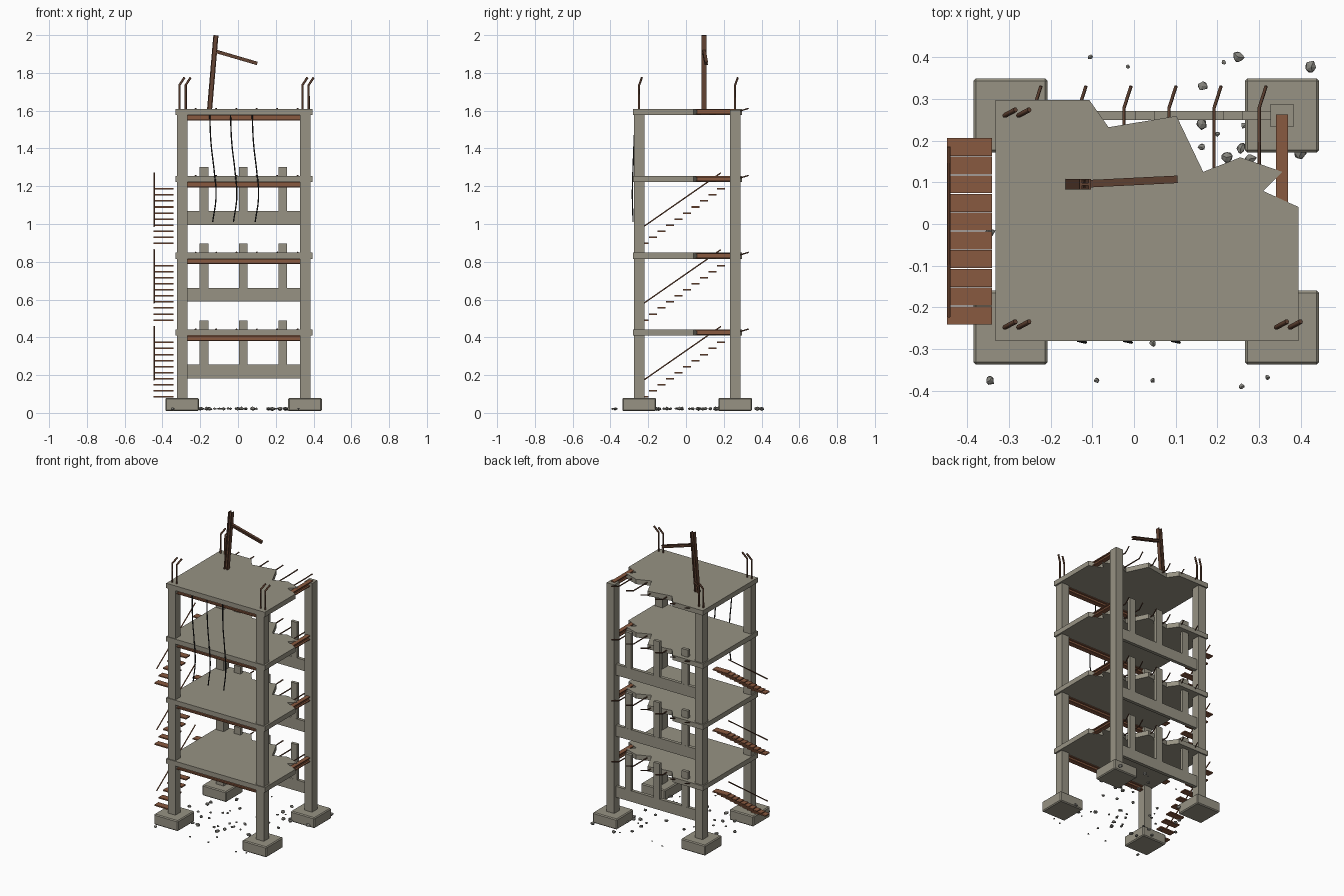
import bpy, bmesh, random
from mathutils import Vector, Matrix

if "Cube" in bpy.data.objects:
    bpy.data.objects.remove(bpy.data.objects["Cube"])
random.seed(4)


def material(name, rgb):
    m = bpy.data.materials.new(name)
    m.diffuse_color = (*rgb, 1)
    m.use_nodes = True
    m.node_tree.nodes["Principled BSDF"].inputs["Base Color"].default_value = m.diffuse_color
    return m


CONCRETE = material("concrete", (0.31, 0.29, 0.23))
RUST = material("rust", (0.25, 0.10, 0.05))
DARK_RUST = material("dark_rust", (0.13, 0.06, 0.035))
BLACK = material("cable_black", (0.02, 0.02, 0.02))
STONE = material("rubble_grey", (0.24, 0.235, 0.21))


def finish(name, bm, mat):
    bmesh.ops.recalc_face_normals(bm, faces=bm.faces)
    me = bpy.data.meshes.new(name)
    bm.to_mesh(me)
    bm.free()
    me.materials.append(mat)
    ob = bpy.data.objects.new(name, me)
    bpy.context.collection.objects.link(ob)
    return ob


def box(name, lo, hi, mat, bevel=0):
    lo, hi = Vector(lo), Vector(hi)
    bm = bmesh.new()
    bmesh.ops.create_cube(bm, size=1, matrix=Matrix.Translation((lo + hi) / 2) @ Matrix.Diagonal((*(hi - lo), 1)))
    if bevel:
        bmesh.ops.bevel(bm, geom=bm.edges[:], offset=bevel, segments=1, affect='EDGES')
    return finish(name, bm, mat)


def extrude_outline(bm, points, vec):
    face = bm.faces.new([bm.verts.new(p) for p in points])
    top = bmesh.ops.extrude_face_region(bm, geom=[face])
    bmesh.ops.translate(bm, vec=vec, verts=[v for v in top["geom"] if isinstance(v, bmesh.types.BMVert)])
    return bm


def i_beam(name, a, b, width, height, up, mat, t=0.006):
    # I section swept from a to b; "up" is the web direction
    a, b = Vector(a), Vector(b)
    d = (b - a).normalized()
    side = d.cross(Vector(up)).normalized()
    up = side.cross(d)
    w, h, k = width / 2, height / 2, t / 2
    half = [(w, -h), (w, -h + t), (k, -h + t), (k, h - t), (w, h - t), (w, h)]
    prof = half + [(-x, y) for x, y in reversed(half)]
    return finish(name, extrude_outline(bmesh.new(), [a + side * x + up * y for x, y in prof], b - a), mat)


def rod(name, paths, radius, mat, smooth=False):
    cu = bpy.data.curves.new(name, 'CURVE')
    cu.dimensions = '3D'
    cu.bevel_depth = radius
    cu.bevel_resolution = 1
    cu.use_fill_caps = True
    cu.resolution_u = 6
    for pts in paths:
        if smooth:
            sp = cu.splines.new('BEZIER')
            sp.bezier_points.add(len(pts) - 1)
            for q, p in zip(sp.bezier_points, pts):
                q.co = p
                q.handle_left_type = q.handle_right_type = 'AUTO'
        else:
            sp = cu.splines.new('POLY')
            sp.points.add(len(pts) - 1)
            for q, p in zip(sp.points, pts):
                q.co = (*p, 1)
    cu.materials.append(mat)
    ob = bpy.data.objects.new(name, cu)
    bpy.context.collection.objects.link(ob)
    bpy.ops.object.select_all(action='DESELECT')
    ob.select_set(True)
    bpy.context.view_layer.objects.active = ob
    bpy.ops.object.convert(target='MESH')


COL_X = {"left": -0.296, "right": 0.355}
COL_Y = {"front": -0.248, "back": 0.26}

# Footings, columns and the bent bars left on the column tops
for sx, x in COL_X.items():
    for sy, y in COL_Y.items():
        box(f"footing_{sy}_{sx}", (x - 0.089, y - 0.089, 0.01), (x + 0.089, y + 0.089, 0.08), CONCRETE, 0.006)
        box(f"column_{sy}_{sx}", (x - 0.028, y - 0.028, 0.075), (x + 0.028, y + 0.028, 1.603), CONCRETE)
        if (sx, sy) != ("right", "back"):
            rod(f"column_rebar_{sy}_{sx}",
                [[(x + o, y, 1.58), (x + o, y, 1.735), (x + o + 0.026, y + 0.014, 1.775)]
                 for o in (-0.014, 0.019)], 0.006, DARK_RUST)

# Broken floor slabs with steel edge beams and exposed bars
OUTLINE = [(-0.332, 0.297), (-0.107, 0.297), (-0.061, 0.232), (0.102, 0.259), (0.166, 0.125),
           (0.255, 0.16), (0.356, 0.125), (0.31, 0.079), (0.394, 0.041), (0.394, -0.281), (-0.332, -0.281)]
for n, top in enumerate((0.442, 0.848, 1.255, 1.61), 1):
    bm = extrude_outline(bmesh.new(), [(x, y, top - 0.032) for x, y in OUTLINE], Vector((0, 0, 0.032)))
    finish(f"floor_slab_{n}", bm, CONCRETE)
    i_beam(f"front_beam_{n}", (-0.27, -0.248, top - 0.046), (0.33, -0.248, top - 0.046),
           0.03, 0.03, (0, 0, 1), RUST)
    i_beam(f"side_beam_{n}", (0.355, 0.03, top - 0.016), (0.355, 0.262, top - 0.016),
           0.028, 0.029, (0, 0, 1), RUST)
    z = top - 0.014
    rod(f"slab_rebar_{n}", [[(x, 0.05, z), (x, 0.278, z), (x + 0.017, 0.331, z + 0.016)]
                            for x in [-0.24 + 0.108 * i for i in range(6)]], 0.004, DARK_RUST)

# Rear wall remains and stair flights, one set per storey
for n in range(3):
    dz = 0.4065 * n
    box(f"rear_beam_{n + 1}", (-0.28, 0.249, 0.182 + dz), (0.34, 0.271, 0.255 + dz), CONCRETE)
    for k, x in enumerate((-0.18, 0.027, 0.237), 1):
        box(f"rear_post_{n + 1}_{k}", (x - 0.023, 0.2495, 0.25 + dz), (x + 0.023, 0.2705, 0.49 + dz), CONCRETE)
    for i in range(10):
        y, z = -0.219 + 0.0449 * i, 0.085 + 0.032 * i + dz
        box(f"stair_tread_{n + 1}_{i + 1}", (-0.448, y - 0.0215, z - 0.004), (-0.341, y + 0.0215, z + 0.004), RUST)
    rod(f"handrail_{n + 1}", [[(-0.444, -0.222, 0.175 + dz), (-0.444, 0.185, 0.458 + dz)]], 0.004, RUST)

# Leaning roof girder and its arm
i_beam("leaning_girder", (-0.151, 0.095, 1.6), (-0.117, 0.095, 1.999), 0.025, 0.027, (1, 0, 0), DARK_RUST)
i_beam("girder_arm", (-0.12, 0.096, 1.915), (0.102, 0.107, 1.85), 0.018, 0.018, (0, 0, 1), DARK_RUST, 0.004)

# Hanging cables
rod("hanging_cables", [[(x, -0.268, 1.585), (x + 0.007, -0.275, 1.43), (x + 0.024, -0.281, 1.28),
                        (x + 0.034, -0.284, 1.15), (x + 0.016, -0.28, 1.01)] for x in (-0.15, -0.04, 0.075)],
    0.0035, BLACK, True)

# Rubble on the ground
SPOTS = [(-0.105, 0.4), (-0.015, 0.378), (0.215, 0.388), (0.25, 0.4), (0.425, 0.377), (0.165, 0.33),
         (0.2, 0.215), (-0.345, -0.375), (-0.09, -0.375), (0.045, -0.375), (0.258, -0.39), (0.32, -0.368),
         (-0.345, -0.02), (0.045, -0.285), (0.4, 0.17)]
SPOTS += [(random.uniform(-0.3, 0.33), random.uniform(-0.26, 0.26)) for _ in range(40)]
for i, (x, y) in enumerate(SPOTS, 1):
    r = random.uniform(0.006, 0.016)
    bm = bmesh.new()
    bmesh.ops.create_icosphere(bm, subdivisions=1, radius=r)
    for v in bm.verts:
        v.co *= random.uniform(0.75, 1.2)
    bmesh.ops.scale(bm, vec=(1, random.uniform(0.7, 1.1), 0.7), verts=bm.verts)
    bmesh.ops.rotate(bm, matrix=Matrix.Rotation(random.uniform(0, 6), 3, 'Z'), verts=bm.verts)
    bmesh.ops.translate(bm, vec=(x, y, max(0.022, r * 0.85)), verts=bm.verts)
    finish(f"rubble_{i}", bm, STONE)
